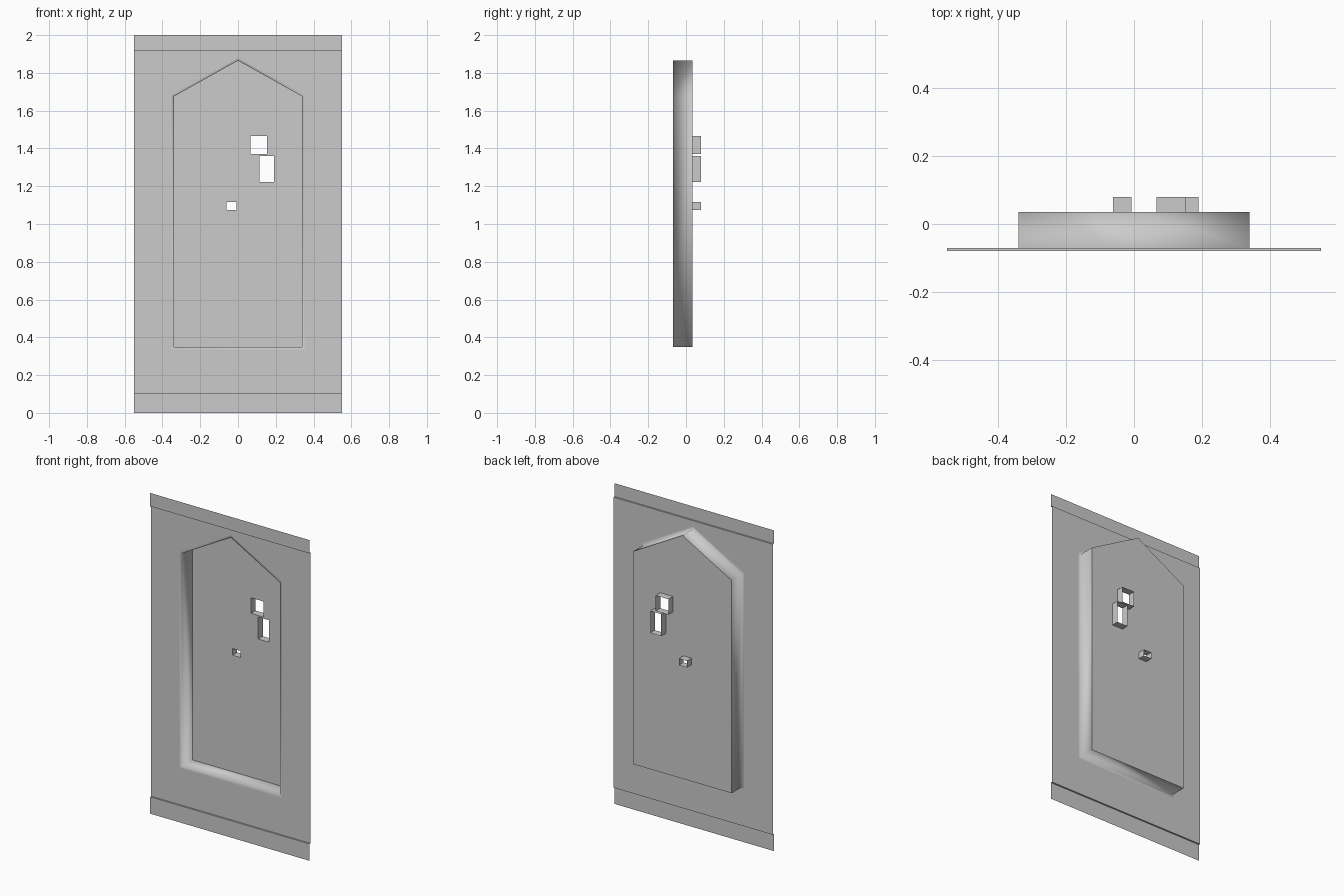
import bpy, bmesh
from mathutils import Vector

if "Cube" in bpy.data.objects:
    bpy.data.objects.remove(bpy.data.objects["Cube"], do_unlink=True)

# Depths from front to back
TRIM_Y, WALL_Y, NICHE_Y, SOCKET_Y = -0.08, -0.07, 0.035, 0.08
HALF_W, HEIGHT = 0.55, 2.0
TRIM_LOW, TRIM_HIGH = 0.105, 1.917

plaster = bpy.data.materials.new("plain_grey")
plaster.use_nodes = True
grey = (0.6, 0.6, 0.6, 1)
plaster.diffuse_color = grey
plaster.node_tree.nodes["Principled BSDF"].inputs["Base Color"].default_value = grey


def finish(bm, name):
    mesh = bpy.data.meshes.new(name)
    bm.to_mesh(mesh)
    bm.free()
    mesh.materials.append(plaster)
    obj = bpy.data.objects.new(name, mesh)
    bpy.context.collection.objects.link(obj)
    return obj


def rect(x0, x1, z0, z1):
    return [(x0, z0), (x1, z0), (x1, z1), (x0, z1)]


def gable(grow):
    """House-shaped outline of the niche, widened by grow."""
    w, low, eave, peak = 0.34 + grow, 0.348 - grow, 1.675 + 0.6 * grow, 1.865 + 1.15 * grow
    return [(-w, low), (w, low), (w, eave), (0, peak), (-w, eave)]


def ring(bm, outline, y):
    return [bm.verts.new((x, y, z)) for x, z in outline]


def bridge(bm, a, b, smooth=False):
    """Join two matching rings with quads that face the opening or the front."""
    centre = sum((v.co for v in a), Vector()) / len(a)
    for i in range(len(a)):
        j = (i + 1) % len(a)
        face = bm.faces.new((a[i], a[j], b[j], b[i]))
        face.normal_update()
        inward = centre - face.calc_center_median()
        inward.y = -1 if abs(a[i].co.y - b[i].co.y) < 1e-5 else 0
        if face.normal.dot(inward) < 0:
            face.normal_flip()
        face.smooth = smooth


def fill(bm, rings):
    """Flat front-facing sheet between an outer ring and its holes."""
    edges = []
    for r in rings:
        for i, v in enumerate(r):
            w = r[(i + 1) % len(r)]
            edges.append(bm.edges.get((v, w)) or bm.edges.new((v, w)))
    made = bmesh.ops.triangle_fill(bm, edges=edges, use_beauty=True, use_dissolve=False)
    for face in made["geom"]:
        if isinstance(face, bmesh.types.BMFace):
            face.normal_update()
            if face.normal.y > 0:
                face.normal_flip()
            face.smooth = False


# Wall sheet with a softened lip and the niche sides
bm = bmesh.new()
border = ring(bm, rect(-HALF_W, HALF_W, TRIM_LOW, TRIM_HIGH), WALL_Y)
lip = ring(bm, gable(0.015), WALL_Y)
mouth = ring(bm, gable(0), WALL_Y)
rear = ring(bm, gable(0), NICHE_Y)
bridge(bm, lip, mouth, True)
bridge(bm, mouth, rear, True)
fill(bm, [border, lip])
finish(bm, "wall_with_niche")

# Back of the niche, pierced by three openings
openings = {
    "upper_socket": rect(0.066, 0.153, 1.37, 1.467),
    "middle_socket": rect(0.115, 0.19, 1.223, 1.36),
    "small_socket": rect(-0.062, -0.007, 1.075, 1.116),
}
bm = bmesh.new()
fill(bm, [ring(bm, gable(0), NICHE_Y)] + [ring(bm, o, NICHE_Y) for o in openings.values()])
finish(bm, "niche_back")

# Open square tubes behind the openings
for name, outline in openings.items():
    bm = bmesh.new()
    bridge(bm, ring(bm, outline, NICHE_Y), ring(bm, outline, SOCKET_Y))
    finish(bm, name)

# Raised trim boards, each a front face and a ledge back to the wall
for name, outer_z, inner_z in (("base_trim", 0, TRIM_LOW), ("top_trim", HEIGHT, TRIM_HIGH)):
    bm = bmesh.new()
    rows = [[bm.verts.new((x, y, z)) for x in (-HALF_W, HALF_W)]
            for y, z in ((TRIM_Y, outer_z), (TRIM_Y, inner_z), (WALL_Y, inner_z))]
    for a, b in zip(rows, rows[1:]):
        corners = (a[0], a[1], b[1], b[0])
        bm.faces.new(corners if outer_z < inner_z else corners[::-1])
    finish(bm, name)
